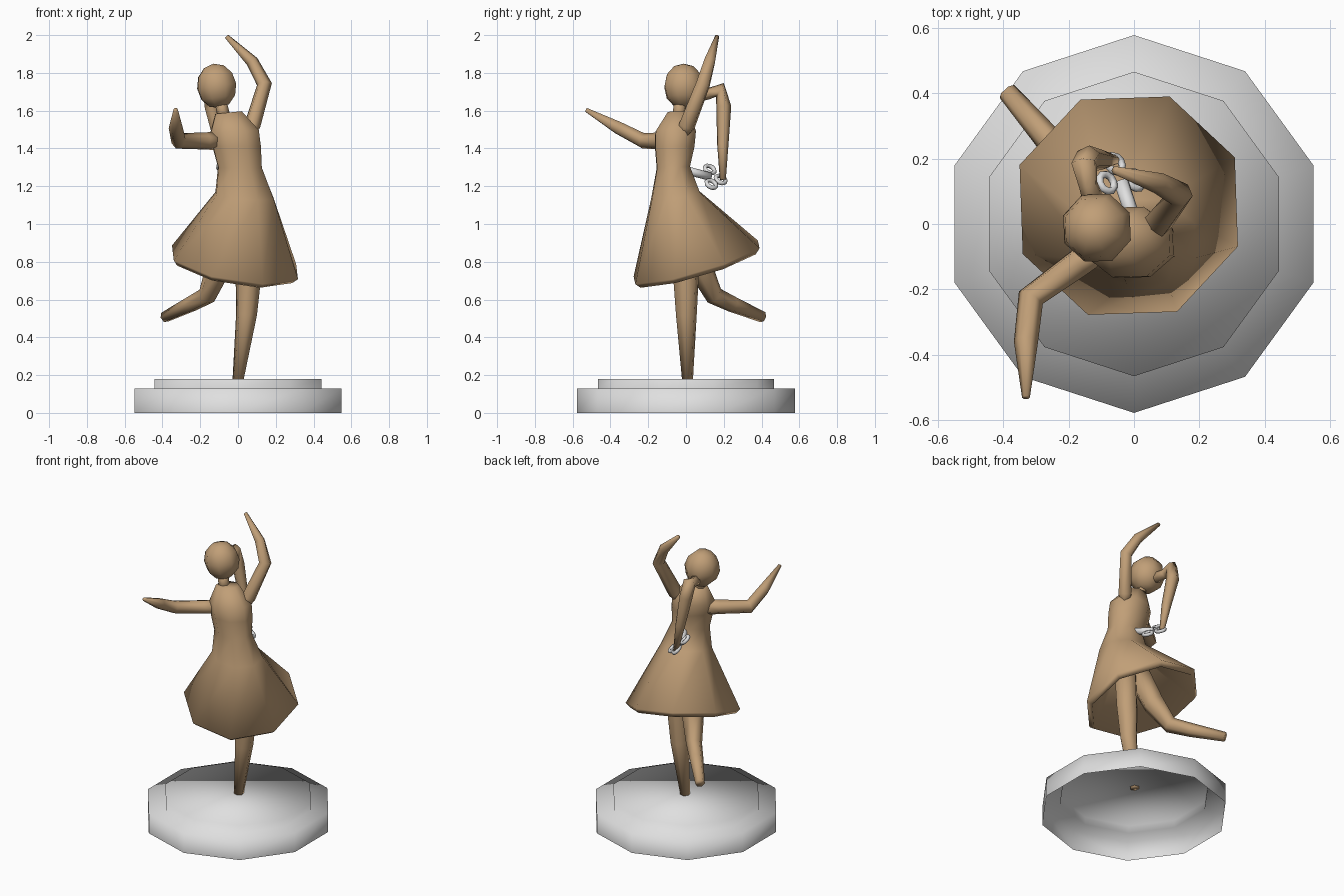
import bpy, bmesh, math
from mathutils import Vector, Matrix

if "Cube" in bpy.data.objects:
    bpy.data.objects.remove(bpy.data.objects["Cube"])


def material(name, rgb):
    m = bpy.data.materials.new(name)
    m.diffuse_color = (*rgb, 1)
    m.use_nodes = True
    m.node_tree.nodes["Principled BSDF"].inputs["Base Color"].default_value = m.diffuse_color
    return m


TAN = material("warm tan", (0.53, 0.345, 0.185))
GREY = material("pale grey", (0.74, 0.74, 0.74))


def finish(name, bm, mat, closed=True):
    if closed:
        bmesh.ops.recalc_face_normals(bm, faces=bm.faces)
    me = bpy.data.meshes.new(name)
    bm.to_mesh(me)
    bm.free()
    for p in me.polygons:
        p.use_smooth = True
    me.materials.append(mat)
    ob = bpy.data.objects.new(name, me)
    bpy.context.collection.objects.link(ob)
    return ob


def loft(name, rings, mat, cap_first=True, cap_last=True):
    """Skin a list of point rings."""
    bm = bmesh.new()
    vs = [[bm.verts.new(p) for p in r] for r in rings]
    n = len(vs[0])
    for a, b in zip(vs, vs[1:]):
        for i in range(n):
            j = (i + 1) % n
            bm.faces.new((a[i], a[j], b[j], b[i]))
    if cap_first:
        bm.faces.new(vs[0][::-1])
    if cap_last:
        bm.faces.new(vs[-1])
    return finish(name, bm, mat)


def ring(cx, cy, cz, rx, ry, sx=0, sy=0, n=8, phase=24.5):
    """Ellipse around z, lying on a plane with slopes sx and sy."""
    out = []
    for i in range(n):
        a = math.radians(phase) + 2 * math.pi * i / n
        dx, dy = rx * math.cos(a), ry * math.sin(a)
        out.append((cx + dx, cy + dy, cz + sx * dx + sy * dy))
    return out


def tube(name, pts, mat, n=6):
    """Tapered tube through (x, y, z, radius) points."""
    ps = [Vector(p[:3]) for p in pts]
    rings, u = [], None
    for k, p in enumerate(ps):
        t = Vector()
        if k > 0:
            t += (p - ps[k - 1]).normalized()
        if k < len(ps) - 1:
            t += (ps[k + 1] - p).normalized()
        t.normalize()
        if u is None:
            u = t.orthogonal()
        u = (u - t * u.dot(t)).normalized()
        w = t.cross(u)
        rings.append([p + pts[k][3] * (u * math.cos(2 * math.pi * i / n)
                                       + w * math.sin(2 * math.pi * i / n)) for i in range(n)])
    return loft(name, rings, mat)


# Stepped ten-sided base, hollow below
loft("base", [ring(0, 0, z, r, r, n=10, phase=90)
              for z, r in ((0, .577), (.13, .577), (.13, .465), (.18, .465))],
     GREY, cap_first=False)

# Dress: inside of skirt, hem, outside of skirt, bodice
loft("dress", [
    ring(.03, -.05, 1.12, .12, .10, -.05, .15),
    ring(-.022, .06, .77, .33, .33, -.161, .285),
    ring(-.016, .056, .797, .356, .356, -.161, .285),
    ring(.035, -.055, 1.15, .165, .138, -.08, .15),
    ring(.01, -.067, 1.30, .124, .094, 0, .05),
    ring(-.007, -.06, 1.41, .137, .112),
    ring(-.018, -.055, 1.49, .137, .115, .05),
    ring(-.05, -.04, 1.59, .075, .062, .1),
], TAN)

# Neck and head
tube("neck", [(-.07, -.04, 1.55, .035), (-.095, -.03, 1.66, .033)], TAN)
bm = bmesh.new()
bmesh.ops.create_uvsphere(
    bm, u_segments=8, v_segments=6, radius=1,
    matrix=Matrix.Translation((-.113, -.012, 1.73)) @ Matrix.Rotation(math.radians(-8), 4, 'Y')
    @ Matrix.Rotation(math.radians(25), 4, 'Z') @ Matrix.Diagonal((.111, .111, .12, 1)))
# flatten the face and the chin a little
for v in bm.verts:
    v.co.y = max(v.co.y, -.115)
    v.co.z = max(v.co.z, 1.615)
finish("head", bm, TAN)

# Ponytail
tube("ponytail", [(-.12, .06, 1.68, .035), (-.14, .12, 1.69, .03), (-.152, .18, 1.71, .042),
                  (-.14, .20, 1.62, .04), (-.095, .195, 1.42, .03), (-.06, .195, 1.235, .016)], TAN)

# Arms: one reaching forward, one raised
tube("forward_arm", [(-.10, -.065, 1.44, .05), (-.17, -.12, 1.44, .046), (-.315, -.225, 1.44, .043),
                     (-.33, -.36, 1.51, .037), (-.33, -.53, 1.605, .012)], TAN)
tube("raised_arm", [(.06, -.02, 1.47, .03), (.075, .005, 1.52, .045), (.14, .09, 1.74, .04),
                    (.075, .125, 1.86, .033), (-.06, .165, 1.993, .012)], TAN)

# Legs: standing and kicked back
tube("standing_leg", [(.05, -.03, 1.1, .075), (.055, 0, .72, .07), (.045, .002, .52, .057),
                      (.0, .008, .175, .03)], TAN)
tube("raised_leg", [(-.04, -.01, 1.0, .08), (-.10, .07, .78, .07), (-.165, .15, .62, .05),
                    (-.25, .245, .575, .043), (-.388, .405, .507, .03)], TAN)

# Wind-up key in the back: shaft and three looped lobes
tube("key_shaft", [(.01, -.02, 1.29, .022), (-.04, .13, 1.25, .022)], GREY, 8)
hub = Vector((-.04, .13, 1.25))
along = Vector((-.05, .15, -.04)).normalized()
side = Vector((-.065, 0, .055))
side = (side - along * side.dot(along)).normalized()
for name, d in (("key_lobe_upper", side), ("key_lobe_lower", -side), ("key_lobe_end", along)):
    c = hub + d * .058
    o = along if d is not along else side
    rings = []
    for i in range(11):
        a = 2 * math.pi * (i % 10) / 10
        out = d * math.cos(a) + o * math.sin(a)
        nrm = d.cross(o)
        rings.append([c + out * .028 + (out * math.cos(b) + nrm * math.sin(b)) * .012
                      for b in (2 * math.pi * k / 6 for k in range(6))])
    ob = loft(name, rings, GREY, False, False)
    bm = bmesh.new()
    bm.from_mesh(ob.data)
    bmesh.ops.remove_doubles(bm, verts=bm.verts, dist=1e-5)
    bm.to_mesh(ob.data)
    bm.free()
